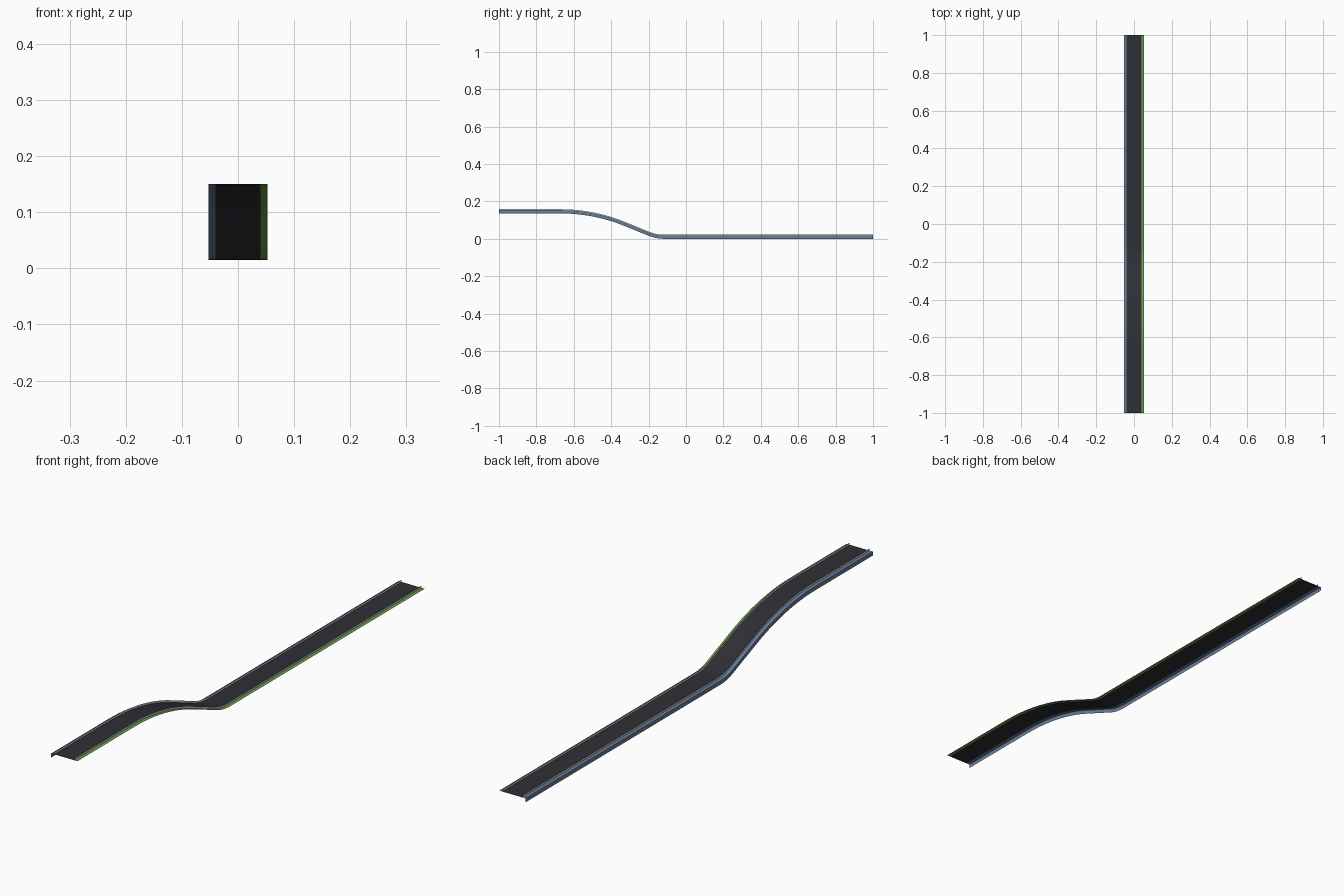
import bpy, math

if "Cube" in bpy.data.objects:
    bpy.data.objects.remove(bpy.data.objects["Cube"])

def mat(name, rgb):
    m = bpy.data.materials.new(name)
    m.diffuse_color = (*rgb, 1)
    m.use_nodes = True
    m.node_tree.nodes["Principled BSDF"].inputs["Base Color"].default_value = m.diffuse_color
    return m

asphalt = mat("dark asphalt", (0.028, 0.028, 0.036))
blue = mat("slate blue", (0.14, 0.21, 0.32))
green = mat("leaf green", (0.15, 0.36, 0.07))
pale = mat("pale grey", (0.6, 0.62, 0.65))

# Side path (y, z): high flat, long crest arc, straight slope, short toe arc, low flat
HIGH, LOW = 0.15, 0.0145
A, R1, R2, Y0 = math.radians(22), 0.90, 0.20, -0.67
crest = [(Y0 + R1 * math.sin(A * i / 12), HIGH - R1 * (1 - math.cos(A * i / 12))) for i in range(13)]
toe_top = LOW + R2 * (1 - math.cos(A))
toe_y = crest[-1][0] + (crest[-1][1] - toe_top) / math.tan(A) + R2 * math.sin(A)
toe = [(toe_y - R2 * math.sin(A * i / 6), LOW + R2 * (1 - math.cos(A * i / 6))) for i in range(6, -1, -1)]
path = [(-1, HIGH)] + crest + toe + [(1, LOW)]

def sweep(name, section, material):
    """Sweep an open (x, height offset) section along the path."""
    n = len(section)
    verts = [(x, y, z + dz) for y, z in path for x, dz in section]
    faces = [(i * n + j, i * n + j + 1, (i + 1) * n + j + 1, (i + 1) * n + j)
             for i in range(len(path) - 1) for j in range(n - 1)]
    me = bpy.data.meshes.new(name)
    me.from_pydata(verts, [], faces)
    me.materials.append(material)
    ob = bpy.data.objects.new(name, me)
    bpy.context.collection.objects.link(ob)
    bpy.context.view_layer.objects.active = ob
    ob.select_set(True)
    bpy.ops.object.shade_smooth_by_angle(angle=math.radians(30))
    ob.select_set(False)

# Deck, side shoulders and low kerb lips
sweep("road_deck", [(-0.04, 0), (0.04, 0)], asphalt)
sweep("left_shoulder", [(-0.053, -0.0145), (-0.053, 0), (-0.04, 0)], blue)
sweep("right_shoulder", [(0.04, 0), (0.053, 0)], green)
for side, x in (("left", -0.04), ("right", 0.04)):
    sweep(side + "_lip", [(x, 0), (x, 0.008)], pale)
